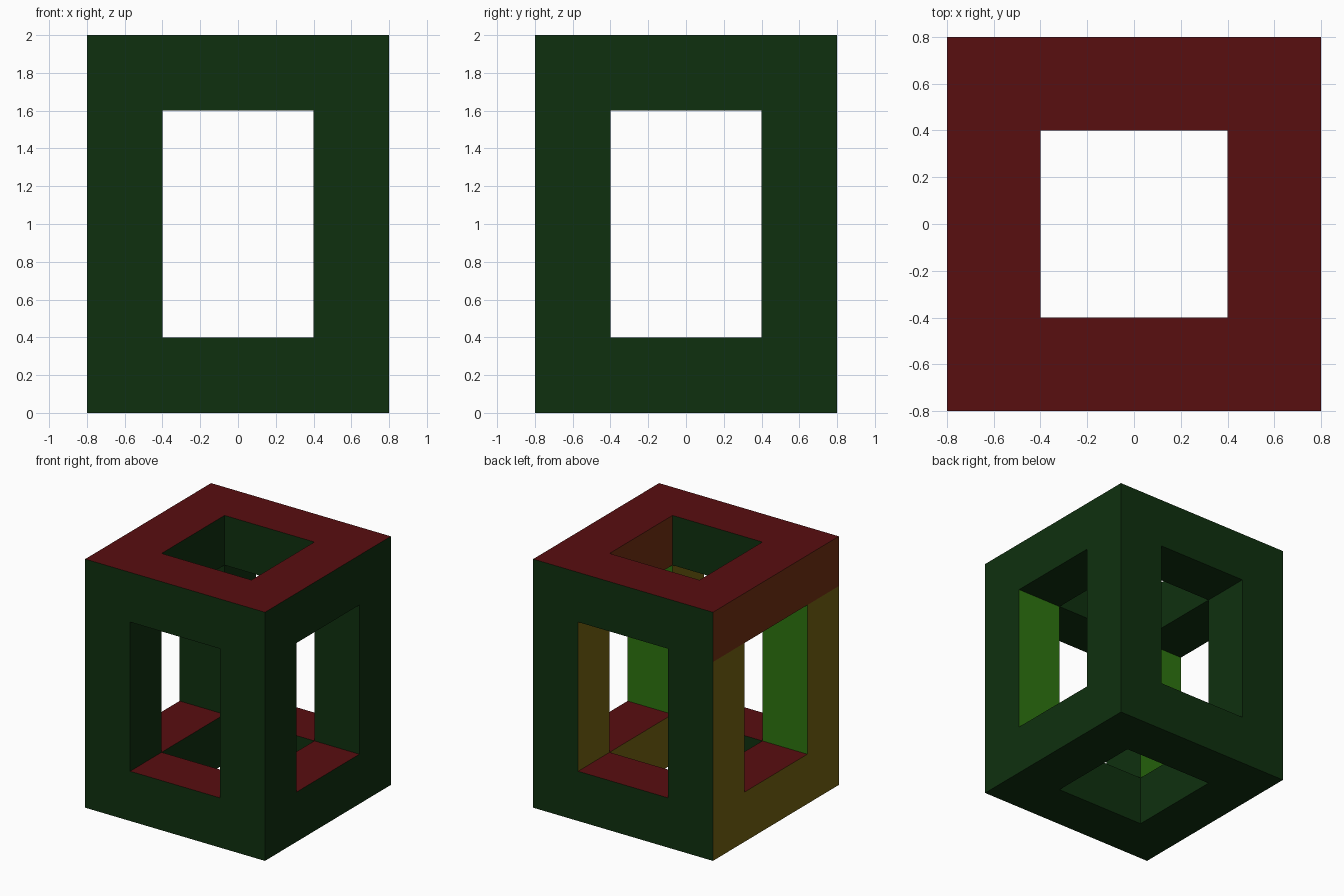
import bpy, bmesh
from mathutils import Vector

if "Cube" in bpy.data.objects:
    bpy.data.objects.remove(bpy.data.objects["Cube"])


def linear(c):
    c /= 255
    return c / 12.92 if c <= 0.04045 else ((c + 0.055) / 1.055) ** 2.4


def material(name, rgb):
    m = bpy.data.materials.new(name)
    m.diffuse_color = (*[linear(c) for c in rgb], 1)
    m.use_nodes = True
    m.node_tree.nodes["Principled BSDF"].inputs["Base Color"].default_value = m.diffuse_color
    return m


GREEN, RED, OLIVE, BROWN, LIME = range(5)
mats = [material("dark_green", (15, 48, 15)),
        material("deep_red", (88, 14, 16)),
        material("olive", (116, 98, 18)),
        material("brown", (113, 47, 18)),
        material("bright_green", (46, 116, 16))]

# Cell boundaries of the frame along x, y and z
CUTS = [(-0.8, -0.4, 0.4, 0.8), (-0.8, -0.4, 0.4, 0.8), (0, 0.4, 1.6, 2)]


def solid(cell):
    """Corner blocks, posts and beams are solid; openings and core are empty."""
    return all(0 <= i <= 2 for i in cell) and sum(i == 1 for i in cell) < 2


def colour(axis, side, cell):
    if axis == 2 and side == 1:
        return RED                                # upward faces
    if axis == 0 and side == -1:
        return BROWN if cell[2] == 2 else OLIVE   # left-facing faces
    if axis == 1 and side == 1 and cell[1] == 0 and cell[2] == 1:
        return LIME                               # inner sides of front posts
    return GREEN


# Open box frame: skin of the solid cells, one watertight mesh
bm = bmesh.new()
for n in range(27):
    cell = (n % 3, n // 3 % 3, n // 9)
    if not solid(cell):
        continue
    for axis in range(3):
        for side in (-1, 1):
            nb = list(cell)
            nb[axis] += side
            if solid(nb):
                continue
            u, v = (axis + 1) % 3, (axis + 2) % 3
            ring = [(0, 0), (1, 0), (1, 1), (0, 1)][::side]
            verts = []
            for a, b in ring:
                p = Vector()
                p[axis] = CUTS[axis][cell[axis] + (side > 0)]
                p[u] = CUTS[u][cell[u] + a]
                p[v] = CUTS[v][cell[v] + b]
                verts.append(bm.verts.new(p))
            bm.faces.new(verts).material_index = colour(axis, side, cell)
bmesh.ops.remove_doubles(bm, verts=bm.verts[:], dist=1e-4)

mesh = bpy.data.meshes.new("open_box_frame")
for m in mats:
    mesh.materials.append(m)
bm.to_mesh(mesh)
bm.free()
bpy.context.collection.objects.link(bpy.data.objects.new("open_box_frame", mesh))
